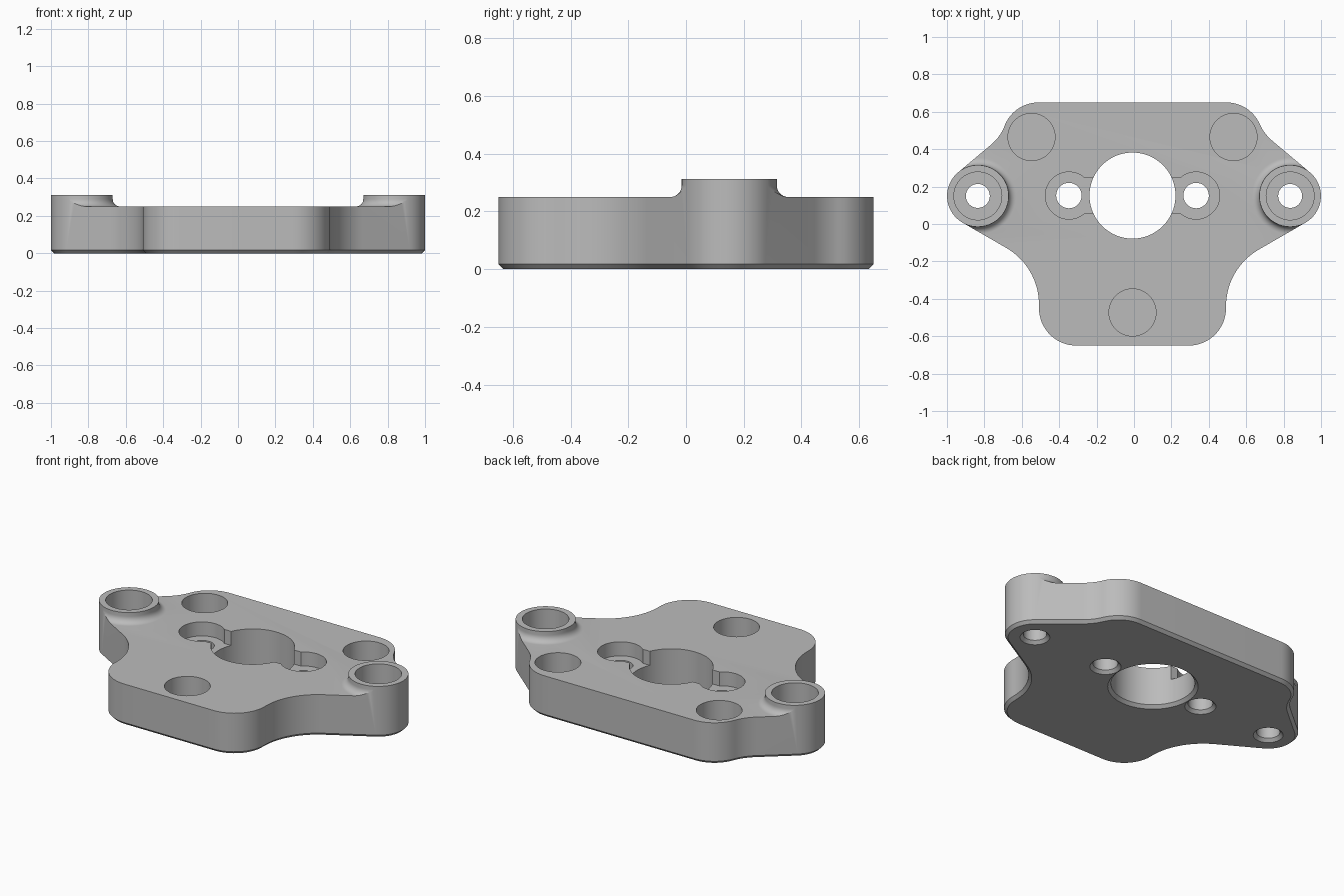
import bpy, bmesh, math
from mathutils import Vector

if "Cube" in bpy.data.objects:
    bpy.data.objects.remove(bpy.data.objects["Cube"])

TOP, PLATE, CHAMFER = 0.312, 0.25, 0.017
BX, BY, BR = 0.835, 0.15, 0.165      # boss centre and radius
CX = -0.008                          # plate centre line
SEAT = 0.165                         # counterbore floor


def make(name, bm):
    bmesh.ops.remove_doubles(bm, verts=bm.verts, dist=1e-6)
    bmesh.ops.recalc_face_normals(bm, faces=bm.faces)
    me = bpy.data.meshes.new(name)
    bm.to_mesh(me)
    bm.free()
    ob = bpy.data.objects.new(name, me)
    bpy.context.collection.objects.link(ob)
    return ob


def loft(name, rings):
    bm = bmesh.new()
    vs = [[bm.verts.new(p) for p in r] for r in rings]
    n = len(vs[0])
    for a, b in zip(vs, vs[1:]):
        for i in range(n):
            j = (i + 1) % n
            bm.faces.new((a[i], a[j], b[j], b[i]))
    bm.faces.new(vs[0][::-1])
    bm.faces.new(vs[-1])
    return make(name, bm)


def turned(name, x, y, profile, n=64):
    """Stack of circles given as (radius, z)."""
    return loft(name, [[(x + r * math.cos(2 * math.pi * i / n),
                         y + r * math.sin(2 * math.pi * i / n), z)
                        for i in range(n)] for r, z in profile])


def box(name, x0, x1, y0, y1, z0, z1):
    return loft(name, [[(x0, y0, z), (x1, y0, z), (x1, y1, z), (x0, y1, z)]
                       for z in (z0, z1)])


def cut(target, cutter):
    mod = target.modifiers.new("cut", 'BOOLEAN')
    mod.operation, mod.solver, mod.object = 'DIFFERENCE', 'EXACT', cutter
    bpy.context.view_layer.update()
    dg = bpy.context.evaluated_depsgraph_get()
    me = bpy.data.meshes.new_from_object(target.evaluated_get(dg))
    target.modifiers.clear()
    target.data = me
    bpy.data.objects.remove(cutter)


def polar(deg):
    return Vector((math.cos(math.radians(deg)), math.sin(math.radians(deg))))


def arc(c, r, a0, a1, n):
    return [c + r * polar(a0 + (a1 - a0) * i / n) for i in range(n + 1)]


def half_outline(s):
    """Left half from back to front; s shifts the plate sideways."""
    b, r = Vector((-BX, BY)), BR - 0.0005
    # back corner flowing through a concave arc onto the boss
    c, rc, R = Vector((-0.502 + s, 0.455)), 0.195, 0.25
    n, d = polar(130), polar(40)
    gap = (c - b).dot(n) - r
    along = (c - b).dot(d) - math.sqrt((R + rc) ** 2 - (R - gap) ** 2)
    o = b + n * (r + R) + d * along
    a = math.degrees(math.atan2(c.y - o.y, c.x - o.x))
    pts = arc(c, rc, 90, 180 + a, 14) + arc(o, R, a, -50, 10)
    pts += arc(b, r, 130, 240, 22)
    # concave flank and front corner
    R2, xw, m = 0.35, -0.5 + s, polar(240)
    ox = xw - R2
    oy = b.y + (r + R2 - m.x * (ox - b.x)) / m.y
    pts += arc(Vector((ox, oy)), R2, 60, 0, 18)
    pts += arc(Vector((xw + 0.2, -0.45)), 0.2, 180, 270, 16)
    return pts


# outline of the plate, both halves
raw = half_outline(CX) + [Vector((-p.x, p.y)) for p in reversed(half_outline(-CX))]
pts = []
for p in raw:
    if not pts or (p - pts[-1]).length > 1e-4:
        pts.append(p)
inset = []
for i, p in enumerate(pts):
    t = (p - pts[i - 1]).normalized() + (pts[(i + 1) % len(pts)] - p).normalized()
    t.normalize()
    inset.append(p - CHAMFER * Vector((t.y, -t.x)))

# plate with chamfered underside, full height
plate = loft("mounting_plate", [[(p.x, p.y, 0) for p in inset],
                                [(p.x, p.y, CHAMFER) for p in pts],
                                [(p.x, p.y, TOP) for p in pts]])

# lower the top face around the two filleted bosses
slab = box("slab", -2, 2, -2, 2, PLATE, 0.5)
F = 0.04
for sx in (-1, 1):
    cove = [(BR + F, 0.2)]
    cove += [(BR + F - F * math.sin(k * math.pi / 16),
              PLATE + F - F * math.cos(k * math.pi / 16)) for k in range(9)]
    cut(slab, turned("boss_keep", sx * BX, BY, cove + [(BR, 0.7)], 96))
cut(plate, slab)


def bored(x, y, r, R, floor):
    """Through hole, chamfered below, with a wider counterbore above."""
    cut(plate, turned("bore", x, y, [(r + 0.018 + 0.05, -0.05), (r, 0.018), (r, 0.6)]))
    cut(plate, turned("counterbore", x, y, [(R, floor), (R, 0.6)]))


# centre hole and the slot joining it to the inner screw holes
cut(plate, turned("centre_hole", CX, 0.152,
                  [(0.298, -0.05), (0.23, 0.018), (0.23, 0.6)], 96))
cut(plate, box("slot", CX - 0.34, CX + 0.34, 0.152 - 0.094, 0.152 + 0.094, SEAT, 0.6))
for sx in (-1, 1):
    bored(CX + sx * 0.34, 0.152, 0.068, 0.126, SEAT)
    bored(sx * BX, BY, 0.064, 0.128, 0.15)

# three blind round pockets
for x, y in ((-0.54, 0.465), (0.54, 0.465), (0, -0.473)):
    cut(plate, turned("pocket", CX + x, y, [(0.126, 0.08), (0.126, 0.6)]))

# single grey material, smooth curved walls with sharp edges
grey = bpy.data.materials.new("plain_grey")
grey.diffuse_color = (0.5, 0.5, 0.5, 1)
grey.use_nodes = True
grey.node_tree.nodes["Principled BSDF"].inputs["Base Color"].default_value = grey.diffuse_color
plate.data.materials.clear()
plate.data.materials.append(grey)
for f in plate.data.polygons:
    f.material_index = 0
bpy.context.view_layer.objects.active = plate
plate.select_set(True)
bpy.ops.object.shade_smooth_by_angle(angle=math.radians(30))
